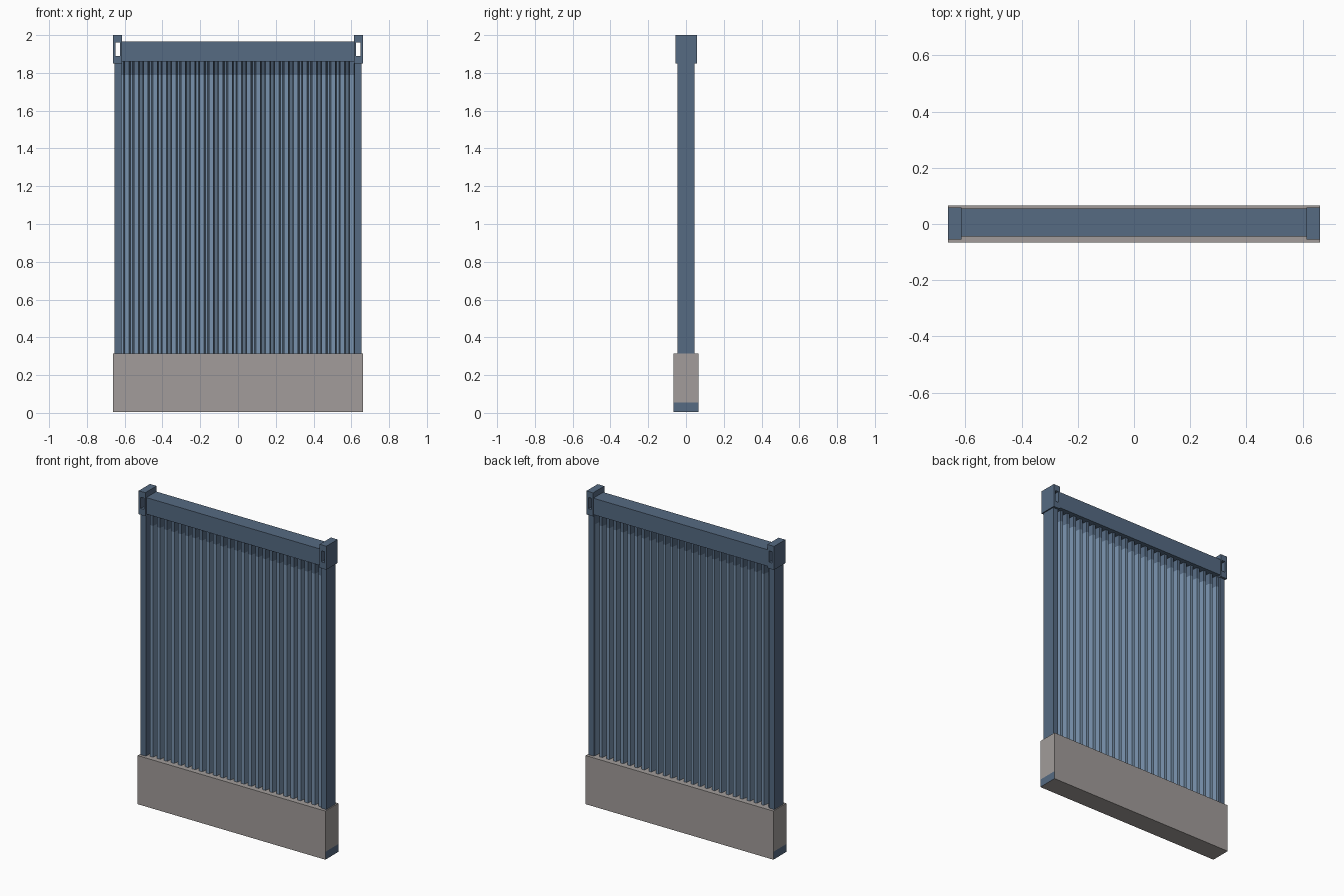
import bpy, bmesh

if "Cube" in bpy.data.objects:
    bpy.data.objects.remove(bpy.data.objects["Cube"])


def material(name, rgb):
    m = bpy.data.materials.new(name)
    m.diffuse_color = (*rgb, 1.0)
    m.use_nodes = True
    m.node_tree.nodes["Principled BSDF"].inputs["Base Color"].default_value = m.diffuse_color
    return m


DARK = material("dark blue steel", (0.092, 0.145, 0.225))
LIGHT = material("light blue sheet", (0.19, 0.29, 0.42))
STONE = material("grey concrete", (0.36, 0.335, 0.325))


def finish(name, bm, mats):
    bmesh.ops.recalc_face_normals(bm, faces=bm.faces)
    me = bpy.data.meshes.new(name)
    bm.to_mesh(me)
    bm.free()
    for m in mats:
        me.materials.append(m)
    ob = bpy.data.objects.new(name, me)
    bpy.context.collection.objects.link(ob)
    return ob


def box_bm(x0, x1, y0, y1, z0, z1):
    bm = bmesh.new()
    bmesh.ops.create_cube(bm, size=1)
    for v in bm.verts:
        v.co.x = x1 if v.co.x > 0 else x0
        v.co.y = y1 if v.co.y > 0 else y0
        v.co.z = z1 if v.co.z > 0 else z0
    return bm


def cut_at_height(bm, z):
    bmesh.ops.bisect_plane(bm, geom=bm.verts[:] + bm.edges[:] + bm.faces[:],
                           plane_co=(0, 0, z), plane_no=(0, 0, 1))


# Concrete plinth, with blue strips low on both ends
bm = box_bm(-0.662, 0.662, -0.065, 0.065, 0.005, 0.315)
cut_at_height(bm, 0.055)
bm.normal_update()
for f in bm.faces:
    if abs(f.normal.x) > 0.9 and f.calc_center_median().z < 0.055:
        f.material_index = 1
finish("concrete_base", bm, [STONE, DARK])

# Top rail
finish("top_rail", box_bm(-0.622, 0.622, -0.045, 0.055, 1.86, 1.965), [DARK])

# Side posts and their slotted end caps (a square ring extruded along y)
for side, s in (("left", -1), ("right", 1)):
    xs = sorted((s * 0.618, s * 0.655))
    finish(side + "_post", box_bm(*xs, -0.045, 0.045, 0.31, 1.855), [DARK])

    bm = bmesh.new()
    outer = [(0.615, 1.85), (0.662, 1.85), (0.662, 2.0), (0.615, 2.0)]
    inner = [(0.626, 1.89), (0.648, 1.89), (0.648, 1.962), (0.626, 1.962)]
    rings = []
    for y in (-0.055, 0.058):
        for loop in (outer, inner):
            rings.append([bm.verts.new((s * x, y, z)) for x, z in loop])
    fo, fi, bo, bi = rings
    for i in range(4):
        j = (i + 1) % 4
        for a, b in ((fo, fi), (bo, bi), (fo, bo), (fi, bi)):
            bm.faces.new((a[i], a[j], b[j], b[i]))
    finish(side + "_end_cap", bm, [DARK])

# Corrugated sheet: repeated trapezoid profile raised up, darker under the rail
WAVES, X0, X1, DEPTH = 25, -0.62, 0.62, 0.03
pitch = (X1 - X0) / WAVES
profile = []
for w in range(WAVES):
    for t, y in ((0.0, 1), (0.3, 1), (0.45, -1), (0.85, -1)):
        profile.append((X0 + (w + t) * pitch, y * DEPTH))
profile.append((X1, DEPTH))
bm = bmesh.new()
rows = [[bm.verts.new((x, y, z)) for x, y in profile] for z in (0.31, 1.79, 1.865)]
for r in range(2):
    for i in range(len(profile) - 1):
        f = bm.faces.new((rows[r][i], rows[r][i + 1], rows[r + 1][i + 1], rows[r + 1][i]))
        f.material_index = r
sheet = finish("corrugated_sheet", bm, [LIGHT, DARK])
mod = sheet.modifiers.new("thickness", 'SOLIDIFY')
mod.thickness = 0.006
mod.offset = 0
